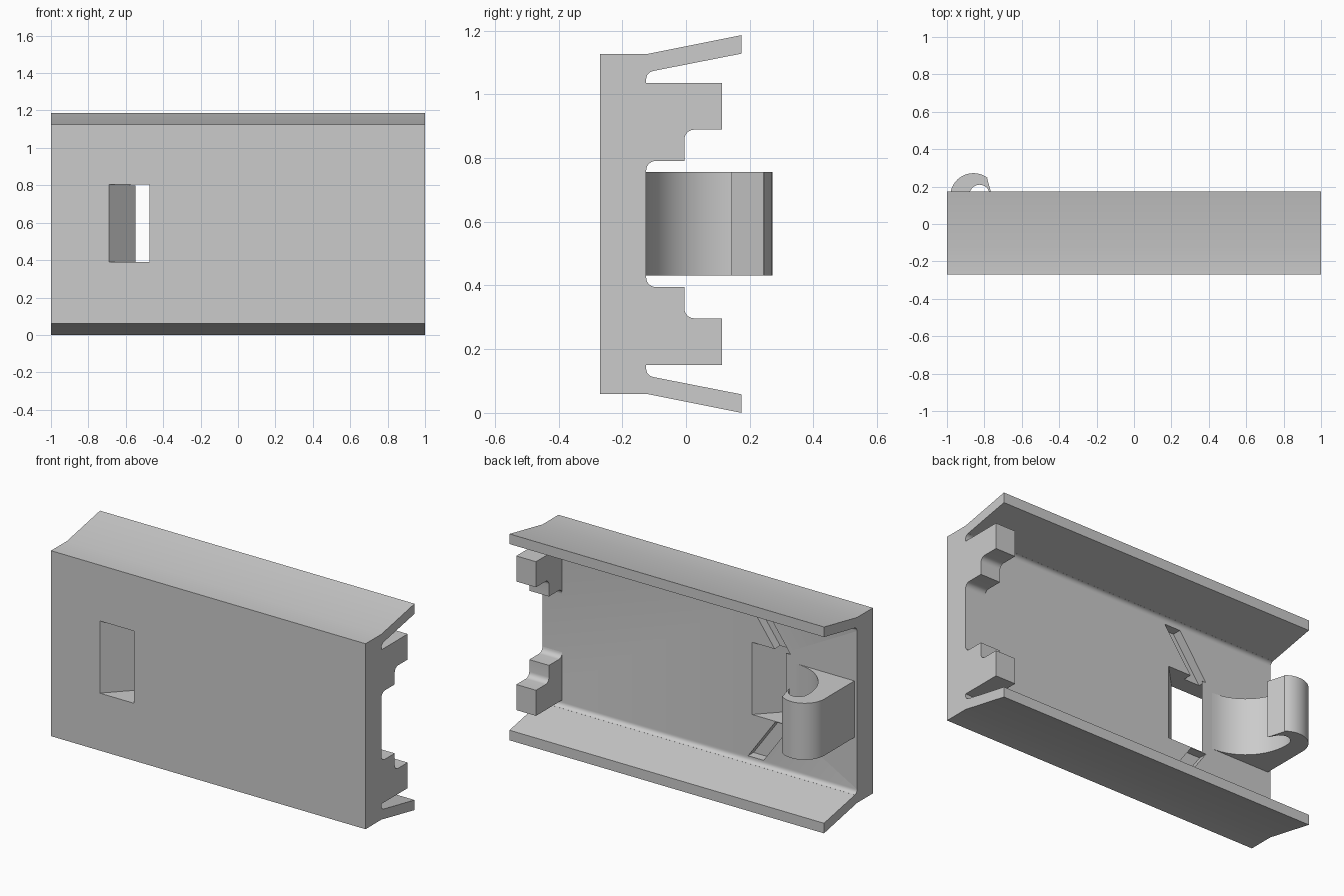
import bpy, bmesh, math
from mathutils import Vector

if "Cube" in bpy.data.objects:
    bpy.data.objects.remove(bpy.data.objects["Cube"])

HEIGHT = 1.186
BACK = -0.125   # rear surface of the plate
FRONT = -0.27

grey = bpy.data.materials.new("plain_grey")
grey.use_nodes = True
grey.diffuse_color = (0.6, 0.6, 0.6, 1)
grey.node_tree.nodes["Principled BSDF"].inputs["Base Color"].default_value = (0.6, 0.6, 0.6, 1)


def arc(cx, cy, r, start, end, n=8):
    """Points on a circular arc, angles in degrees."""
    angles = [math.radians(start + (end - start) * i / n) for i in range(n + 1)]
    return [(cx + r * math.cos(a), cy + r * math.sin(a)) for a in angles]


def flip(points):
    """Mirror a (y, z) profile about mid height."""
    return [(y, HEIGHT - z) for y, z in reversed(points)]


def prism(name, base, offset, smooth=True):
    """Extrude a closed outline of 3D points by an offset vector."""
    bm = bmesh.new()
    face = bm.faces.new([bm.verts.new(p) for p in base])
    new = bmesh.ops.extrude_face_region(bm, geom=[face])["geom"]
    moved = [g for g in new if isinstance(g, bmesh.types.BMVert)]
    bmesh.ops.translate(bm, verts=moved, vec=Vector(offset))
    bmesh.ops.recalc_face_normals(bm, faces=bm.faces)
    mesh = bpy.data.meshes.new(name)
    bm.to_mesh(mesh)
    bm.free()
    mesh.materials.append(grey)
    obj = bpy.data.objects.new(name, mesh)
    bpy.context.collection.objects.link(obj)
    if smooth:
        shade(obj)
    return obj


def shade(obj):
    bpy.ops.object.select_all(action='DESELECT')
    obj.select_set(True)
    bpy.context.view_layer.objects.active = obj
    bpy.ops.object.shade_smooth_by_angle(angle=math.radians(30))


def along_x(name, profile, x0, x1):
    return prism(name, [(x0, y, z) for y, z in profile], (x1 - x0, 0, 0))


# Channel body: plate with two flared flanges
lower = [(FRONT, 0.06), (BACK, 0.06), (0.175, 0), (0.175, 0.058), (-0.105, 0.113)]
lower += arc(-0.1, 0.138, 0.025, 259, 180, 6)
body = along_x("channel_body", lower + flip(lower), -1, 1)

# Slanted window through the plate
slant = 0.97
z0, z1 = 0.39, 0.805
y0, y1 = FRONT - 0.1, BACK + 0.1
xa, xb = [-0.69 + slant * (y - FRONT) for y in (y0, y1)]
width = 0.217
cutters = [prism("window_cutter", [(xa, y0, z0), (xa + width, y0, z0),
                                   (xb + width, y1, z0), (xb, y1, z0)],
                 (0, 0, z1 - z0), smooth=False)]

# Diagonal grooves running from the window to the flanges
groove = [(-0.577, 0.8), (-0.48, 0.8), (-0.307, 1.04), (-0.406, 1.04)]
for side, pts in (("upper", groove), ("lower", flip(groove))):
    cutters.append(prism(side + "_groove_cutter", [(x, BACK - 0.05, z) for x, z in pts],
                         (0, 0.08, 0), smooth=False))

for cutter in cutters:
    mod = body.modifiers.new(cutter.name, 'BOOLEAN')
    mod.operation = 'DIFFERENCE'
    mod.solver = 'EXACT'
    mod.object = cutter
    bpy.ops.object.select_all(action='DESELECT')
    body.select_set(True)
    bpy.context.view_layer.objects.active = body
    bpy.ops.object.modifier_apply(modifier=mod.name)
    bpy.data.objects.remove(cutter)
shade(body)

# Stepped lugs at the left end
lug = [(BACK, 0.15), (0.113, 0.15), (0.113, 0.297)]
lug += arc(0.025, 0.327, 0.03, 270, 180, 6)
lug += [(-0.005, 0.395)]
lug += arc(-0.095, 0.425, 0.03, 270, 180, 6)
along_x("lower_lug", lug, 0.875, 1)
along_x("upper_lug", flip(lug), 0.875, 1)

# Curled hook on the back at the right end
hook = [(-0.983, BACK - 0.01), (-0.615, BACK - 0.01)]
hook += arc(-0.615, 0.14, 0.265, 270, 180, 16)
hook += arc(-0.825, 0.155, 0.055, 170, 45, 8)
hook += [(-0.757, 0.143), (-0.785, 0.243)]
hook += arc(-0.858, 0.147, 0.125, 52, 180, 14)
prism("hook", [(x, y, 0.432) for x, y in hook], (0, 0, 0.325))
